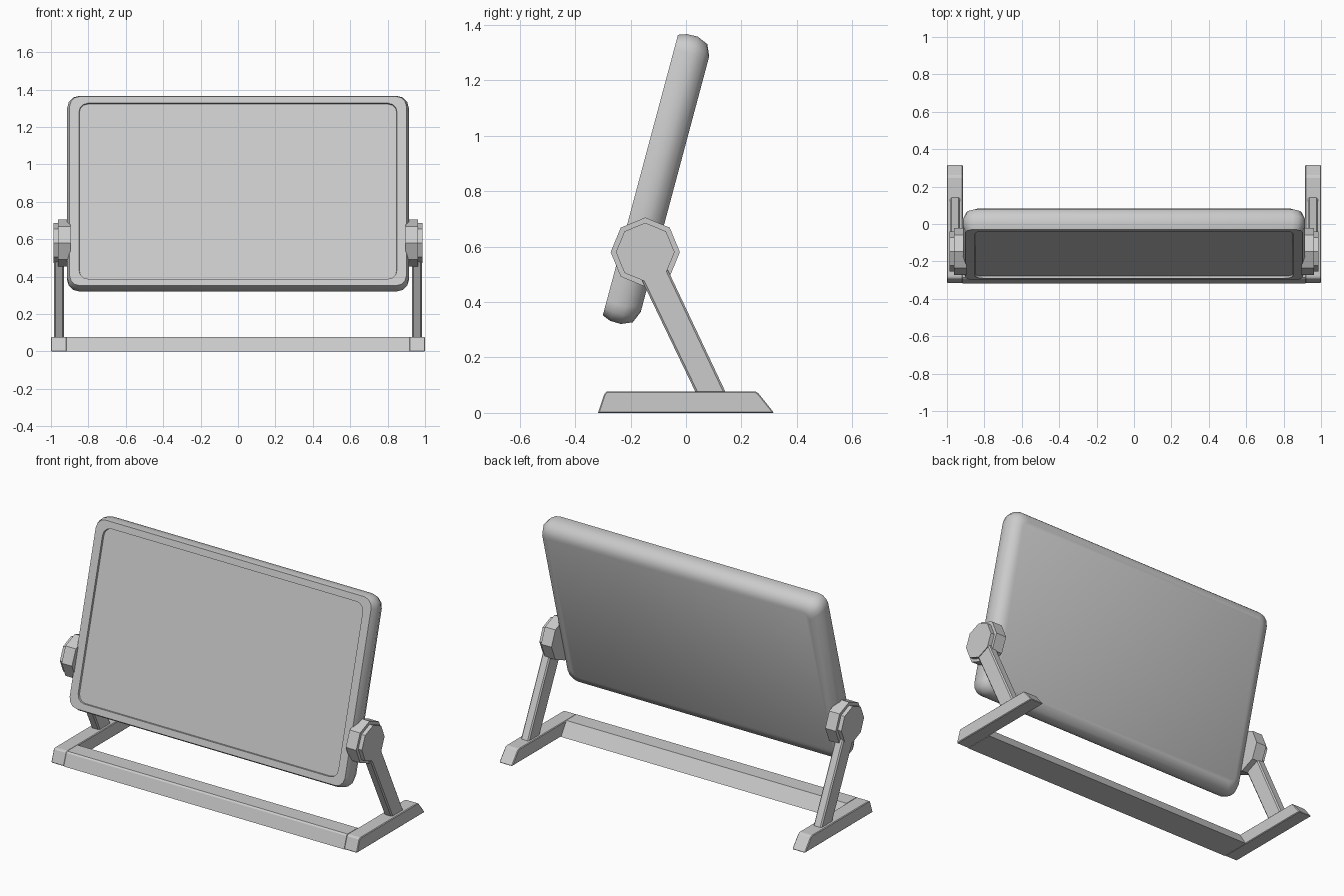
import bpy, bmesh
from math import sin, cos, pi, radians

if "Cube" in bpy.data.objects:
    bpy.data.objects.remove(bpy.data.objects["Cube"])

TILT = radians(15)


def finish(name, bm, bevel=0.0):
    bmesh.ops.recalc_face_normals(bm, faces=bm.faces)
    mesh = bpy.data.meshes.new(name)
    bm.to_mesh(mesh)
    bm.free()
    ob = bpy.data.objects.new(name, mesh)
    bpy.context.collection.objects.link(ob)
    if bevel:
        mod = ob.modifiers.new("edge_bevel", "BEVEL")
        mod.width = bevel
        mod.segments = 1
    return ob


def bridge(bm, a, b):
    n = len(a)
    for i in range(n):
        bm.faces.new((a[i], a[(i + 1) % n], b[(i + 1) % n], b[i]))


def prism(name, profile, x0, x1, bevel=0.0):
    """Extrude a (y, z) profile along x."""
    bm = bmesh.new()
    a, b = [[bm.verts.new((x, y, z)) for y, z in profile] for x in (x0, x1)]
    bridge(bm, a, b)
    bm.faces.new(a)
    bm.faces.new(b)
    return finish(name, bm, bevel)


def octagon(r, cy=-0.147, cz=0.58):
    return [(cy + r * cos(i * pi / 4), cz + r * sin(i * pi / 4)) for i in range(8)]


def rounded_loop(bm, half_w, u0, u1, r, n, seg=3):
    """Rounded rectangle in the tilted panel plane, at depth n."""
    verts = []
    corners = [(half_w - r, u1 - r), (-half_w + r, u1 - r),
               (-half_w + r, u0 + r), (half_w - r, u0 + r)]
    for k, (cx, cu) in enumerate(corners):
        for s in range(seg + 1):
            t = (k + s / seg) * pi / 2
            x, u = cx + r * cos(t), cu + r * sin(t)
            verts.append(bm.verts.new((x, u * sin(TILT) + n * cos(TILT),
                                       u * cos(TILT) - n * sin(TILT))))
    return verts


# Tilted display panel: recessed screen, rim, rounded back
bm = bmesh.new()
sections = [  # half width, bottom, top, corner radius, depth
    (0.848, 0.302, 1.270, 0.045, -0.370),
    (0.850, 0.300, 1.272, 0.047, -0.381),
    (0.900, 0.262, 1.310, 0.055, -0.381),
    (0.913, 0.250, 1.321, 0.065, -0.350),
    (0.914, 0.249, 1.322, 0.065, -0.310),
    (0.897, 0.266, 1.305, 0.060, -0.270),
    (0.856, 0.310, 1.264, 0.040, -0.252),
]
loops = [rounded_loop(bm, *s) for s in sections]
for a, b in zip(loops, loops[1:]):
    bridge(bm, a, b)
bm.faces.new(loops[0])
bm.faces.new(loops[-1])
panel = finish("display_panel", bm)
bpy.context.view_layer.objects.active = panel
panel.select_set(True)
bpy.ops.object.shade_smooth_by_angle(angle=radians(50))
panel.select_set(False)

# Base front bar with a sloping inner face
prism("base_front_bar", [(-0.318, 0), (-0.294, 0.07), (-0.285, 0.078),
                         (-0.19, 0.078), (-0.14, 0)], -0.916, 0.916)

for side, s in (("left", -1), ("right", 1)):
    # Base side rail
    prism(side + "_base_rail", [(-0.318, 0), (-0.294, 0.07), (-0.285, 0.078),
                                (0.25, 0.078), (0.262, 0.07), (0.318, 0)],
          s * 0.915, s * 1.0, 0.004)
    # Slanted support arm
    prism(side + "_arm", [(0.056, 0.03), (0.164, 0.03), (-0.096, 0.58), (-0.208, 0.58)],
          s * 0.93, s * 0.983, 0.007)
    # Octagonal hinge and its cap
    prism(side + "_hinge", octagon(0.125), s * 0.895, s * 0.963)
    prism(side + "_hinge_cap", octagon(0.106), s * 0.95, s * 0.987)
